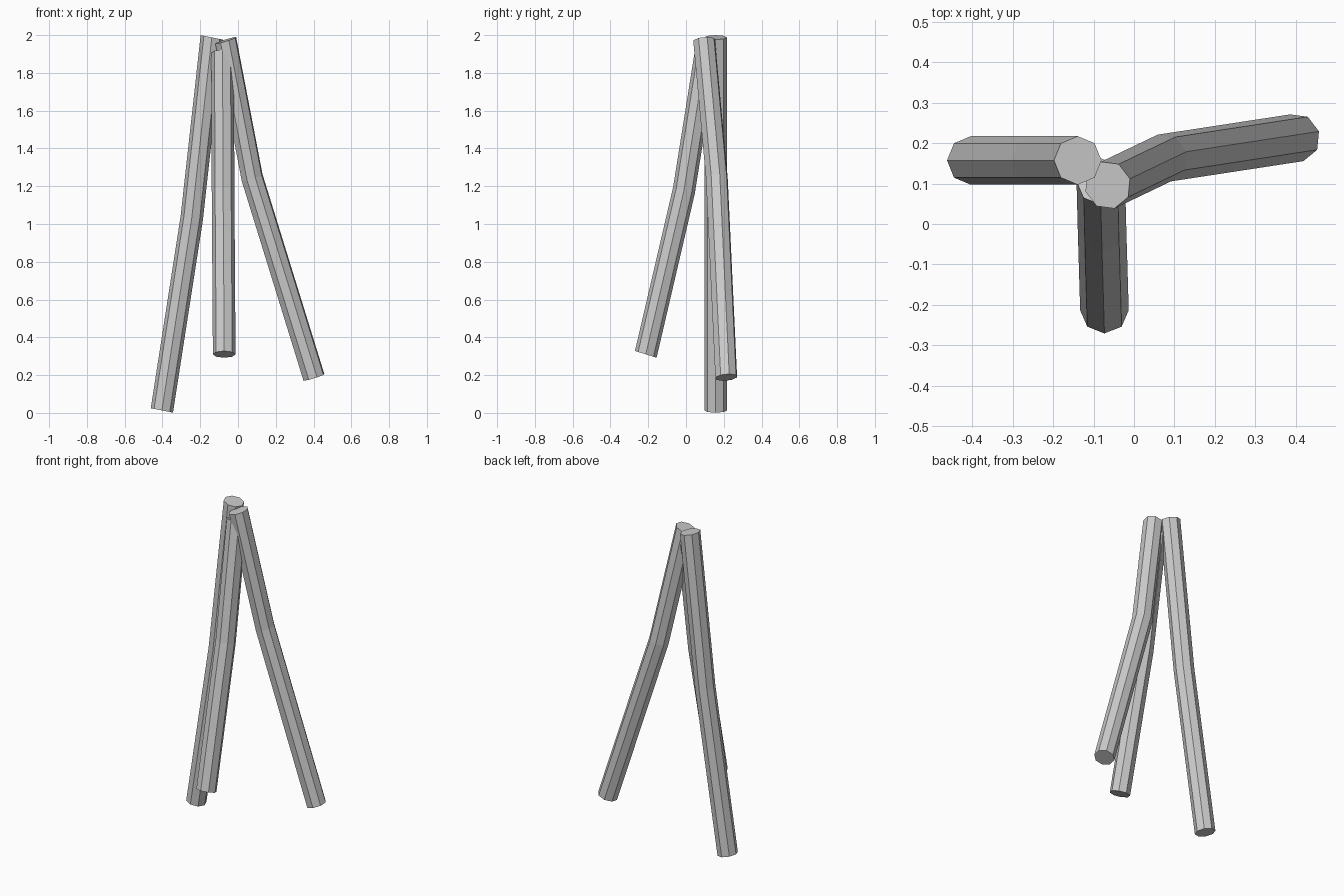
import bpy, bmesh
from math import cos, sin, pi, radians
from mathutils import Vector

if "Cube" in bpy.data.objects:
    bpy.data.objects.remove(bpy.data.objects["Cube"])

SIDES, RADIUS = 8, 0.06


def bent_pole(name, path, normal, phase=0):
    """Octagonal pole: parallel tilted rings along a bent path, capped at both ends."""
    tilt = Vector((0, 0, 1)).rotation_difference(Vector(normal))
    angles = [radians(phase) + 2 * pi * i / SIDES for i in range(SIDES)]
    bm = bmesh.new()
    rings = []
    for p in path:
        rings.append([bm.verts.new(Vector(p) + tilt @ Vector((RADIUS * cos(a), RADIUS * sin(a), 0)))
                      for a in angles])
    for low, high in zip(rings, rings[1:]):
        for i in range(SIDES):
            j = (i + 1) % SIDES
            bm.faces.new((low[i], low[j], high[j], high[i]))
    bm.faces.new(rings[0][::-1])
    bm.faces.new(rings[-1])
    bmesh.ops.recalc_face_normals(bm, faces=bm.faces)
    mesh = bpy.data.meshes.new(name)
    bm.to_mesh(mesh)
    bm.free()
    obj = bpy.data.objects.new(name, mesh)
    bpy.context.collection.objects.link(obj)
    return obj


# Three poles leaning together at the top; paths run bottom, bend, top
bent_pole("left_pole",
          [(-0.403, 0.157, 0.013), (-0.245, 0.157, 1.03), (-0.139, 0.157, 1.988)],
          (0.2, 0, 1))
bent_pole("front_pole",
          [(-0.073, -0.213, 0.31), (-0.079, -0.011, 1.177), (-0.082, 0.105, 1.905)],
          (0, 0.31, 1))
bent_pole("right_pole",
          [(0.402, 0.213, 0.188), (0.075, 0.163, 1.245), (-0.065, 0.096, 1.972)],
          (-0.31, -0.09, 1), 16)
